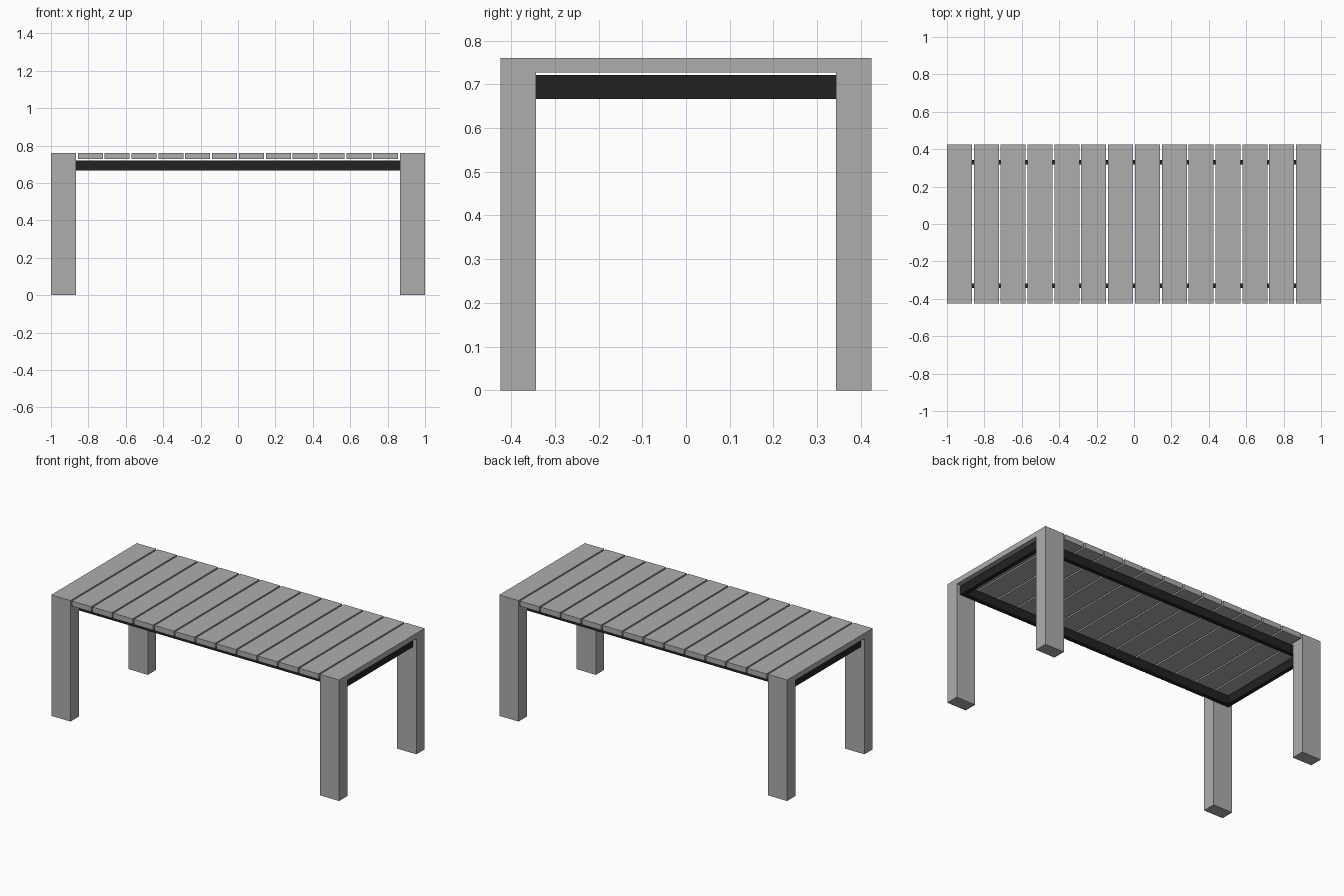
import bpy, bmesh

if "Cube" in bpy.data.objects:
    bpy.data.objects.remove(bpy.data.objects["Cube"])

def material(name, v):
    m = bpy.data.materials.new(name)
    m.diffuse_color = (v, v, v, 1)
    m.use_nodes = True
    m.node_tree.nodes["Principled BSDF"].inputs["Base Color"].default_value = m.diffuse_color
    return m

grey = material("light_grey", 0.42)
black = material("charcoal", 0.016)

def finish(name, bm, mat):
    bmesh.ops.recalc_face_normals(bm, faces=bm.faces)
    me = bpy.data.meshes.new(name)
    bm.to_mesh(me)
    bm.free()
    me.materials.append(mat)
    ob = bpy.data.objects.new(name, me)
    bpy.context.collection.objects.link(ob)

def extrude_x(name, profile, x0, x1, mat):
    """Extrude a (y, z) outline along x."""
    bm = bmesh.new()
    f = bm.faces.new([bm.verts.new((x0, y, z)) for y, z in profile])
    r = bmesh.ops.extrude_face_region(bm, geom=[f])
    bmesh.ops.translate(bm, vec=(x1 - x0, 0, 0),
                        verts=[v for v in r["geom"] if isinstance(v, bmesh.types.BMVert)])
    finish(name, bm, mat)

def box(name, x0, x1, y0, y1, z0, z1, mat):
    extrude_x(name, [(y0, z0), (y1, z0), (y1, z1), (y0, z1)], x0, x1, mat)

W, TOP, UNDER, LEG_IN = 0.425, 0.76, 0.727, 0.343
COUNT, GAP = 14, 0.01
slat = (2 - GAP * (COUNT - 1)) / COUNT

# end frames: two legs and the end slat in one piece
arch = [(-W, 0), (-LEG_IN, 0), (-LEG_IN, UNDER), (LEG_IN, UNDER),
        (LEG_IN, 0), (W, 0), (W, TOP), (-W, TOP)]
# table top slats
for i in range(COUNT):
    x = -1 + i * (slat + GAP)
    if i in (0, COUNT - 1):
        extrude_x("end_legs", arch, x, x + slat, grey)
    else:
        box("top_slat", x, x + slat, -W, W, UNDER, TOP, grey)

# dark support frame under the slats
FX, FY, T, Z0, Z1 = 0.975, 0.343, 0.025, 0.667, 0.721
for s in (-1, 1):
    a, b = sorted((s * FY, s * (FY - T)))
    box("long_rail", -FX, FX, a, b, Z0, Z1, black)
    a, b = sorted((s * FX, s * (FX - T)))
    box("short_rail", a, b, -FY + T, FY - T, Z0, Z1, black)
